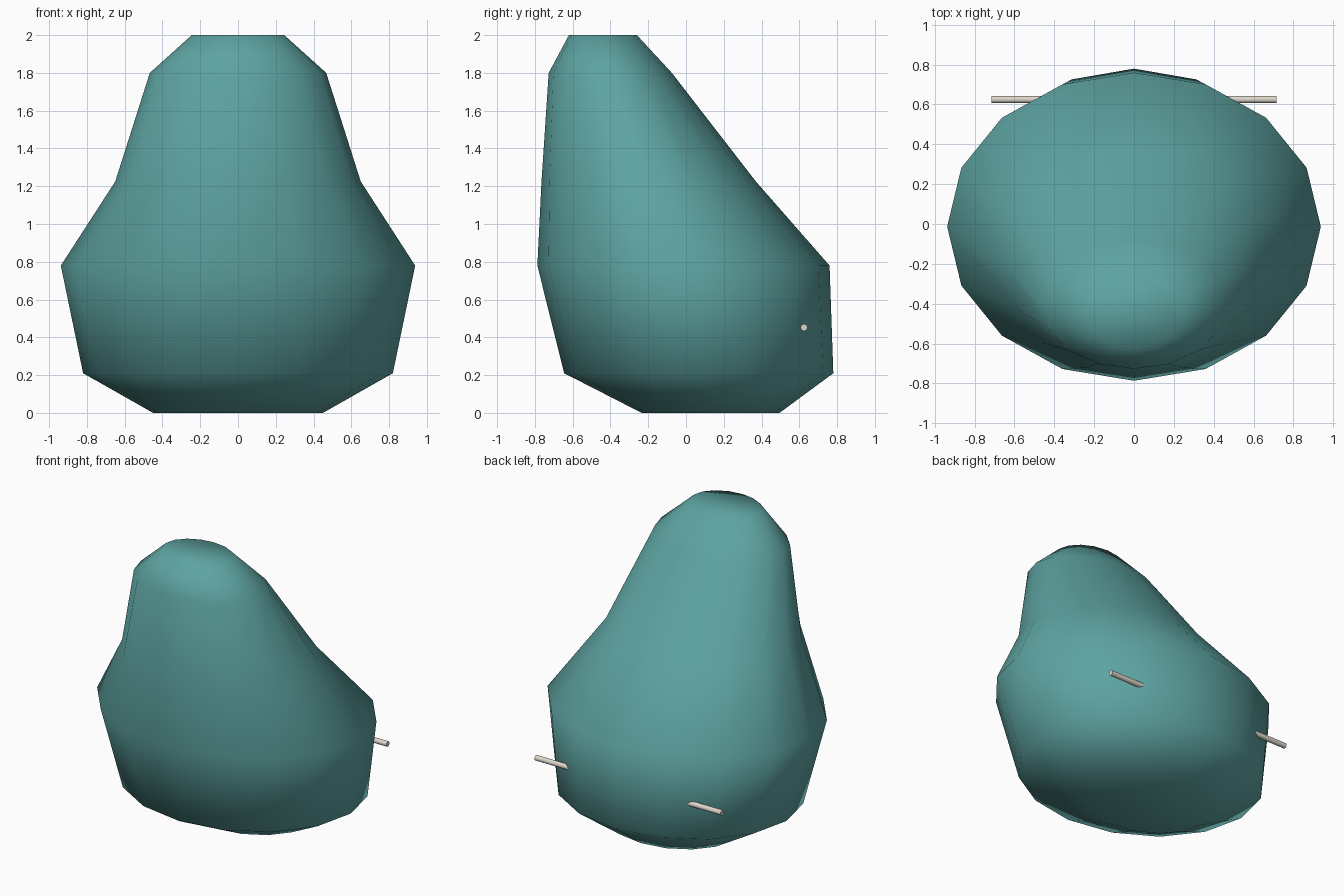
import bpy, bmesh, math

cube = bpy.data.objects.get("Cube")
if cube:
    bpy.data.objects.remove(cube, do_unlink=True)


def material(name, rgb):
    mat = bpy.data.materials.new(name)
    mat.use_nodes = True
    mat.diffuse_color = (*rgb, 1)
    mat.node_tree.nodes["Principled BSDF"].inputs["Base Color"].default_value = (*rgb, 1)
    return mat


teal = material("teal", (0.11, 0.37, 0.36))
bone = material("pale bone", (0.74, 0.68, 0.61))

# Body: stacked elliptical rings as (height, half width, front y, back y)
SIDES = 16
RINGS = [
    (0.0, 0.45, -0.235, 0.495),
    (0.21, 0.82, -0.645, 0.78),
    (0.78, 0.938, -0.787, 0.76),
    (1.225, 0.65, -0.765, 0.37),
    (1.80, 0.467, -0.727, -0.075),
    (2.0, 0.245, -0.62, -0.26),
]
bm = bmesh.new()
loops = []
for z, half, front, back in RINGS:
    mid, depth = (front + back) / 2, (back - front) / 2
    angles = [math.tau * i / SIDES for i in range(SIDES)]
    loops.append([bm.verts.new((half * math.cos(a), mid + depth * math.sin(a), z))
                  for a in angles])
for low, high in zip(loops, loops[1:]):
    for i in range(SIDES):
        j = (i + 1) % SIDES
        bm.faces.new((low[i], low[j], high[j], high[i]))
bm.faces.new(loops[0][::-1])
bm.faces.new(loops[-1])
for face in bm.faces:
    face.smooth = True
mesh = bpy.data.meshes.new("body")
bm.to_mesh(mesh)
bm.free()
mesh.materials.append(teal)
body = bpy.data.objects.new("body", mesh)
bpy.context.collection.objects.link(body)

# Thin rod passing through the lower back
bpy.ops.mesh.primitive_cylinder_add(vertices=16, radius=0.018, depth=1.43,
                                    location=(0, 0.625, 0.452),
                                    rotation=(0, math.pi / 2, 0))
rod = bpy.context.object
rod.name = "cross_rod"
rod.data.materials.append(bone)
bpy.ops.object.shade_smooth_by_angle(angle=math.radians(40))
